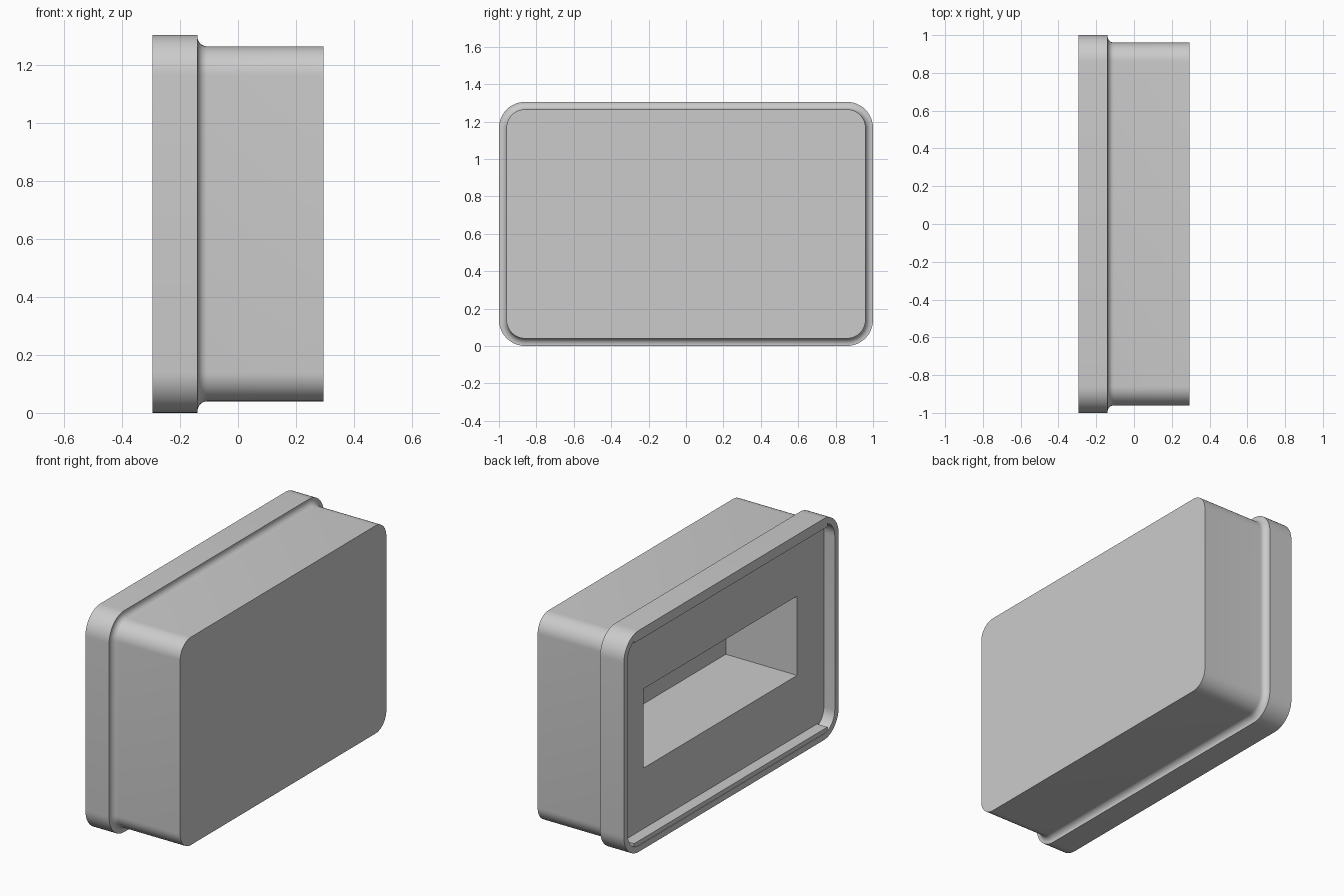
import bpy, bmesh, math

cube = bpy.data.objects.get("Cube")
if cube:
    bpy.data.objects.remove(cube, do_unlink=True)

HALF_Y, HEIGHT, RADIUS = 1.0, 1.305, 0.14
MID_Z = HEIGHT / 2
RIM_X, FLOOR_X, BACK_X = -0.295, -0.224, 0.295
SHOULDER_X, BODY_INSET, FILLET = -0.14, 0.04, 0.034

grey = bpy.data.materials.new("plain grey")
grey.use_nodes = True
colour = (0.6, 0.6, 0.6, 1)
grey.diffuse_color = colour
grey.node_tree.nodes["Principled BSDF"].inputs["Base Color"].default_value = colour


def make_object(name, bm):
    bmesh.ops.recalc_face_normals(bm, faces=bm.faces[:])
    mesh = bpy.data.meshes.new(name)
    bm.to_mesh(mesh)
    bm.free()
    mesh.materials.append(grey)
    obj = bpy.data.objects.new(name, mesh)
    bpy.context.collection.objects.link(obj)
    return obj


def box(name, low, high):
    bm = bmesh.new()
    bmesh.ops.create_cube(bm, size=1)
    for v in bm.verts:
        v.co = [a + (c + 0.5) * (b - a) for a, b, c in zip(low, high, v.co)]
    return make_object(name, bm)


def ring(bm, x, inset, steps=12):
    """Rounded rectangle at depth x, offset inwards by inset."""
    r = RADIUS - inset
    cy, cz = HALF_Y - RADIUS, MID_Z - RADIUS
    verts = []
    for quarter, (sy, sz) in enumerate([(1, 1), (-1, 1), (-1, -1), (1, -1)]):
        for i in range(steps + 1):
            a = (quarter + i / steps) * math.pi / 2
            verts.append(bm.verts.new((x, sy * cy + r * math.cos(a),
                                       MID_Z + sz * cz + r * math.sin(a))))
    return verts


# Housing profile: recess floor, rim, flange, concave shoulder, body
profile = [(FLOOR_X, 0.036), (RIM_X, 0.036), (RIM_X, 0), (SHOULDER_X, 0)]
for i in range(9):
    a = i / 8 * math.pi / 2
    profile.append((SHOULDER_X + FILLET * (1 - math.cos(a)),
                    BODY_INSET - FILLET * (1 - math.sin(a))))
profile.append((BACK_X, BODY_INSET))

bm = bmesh.new()
rings = [ring(bm, x, inset) for x, inset in profile]
for a, b in zip(rings, rings[1:]):
    for i in range(len(a)):
        j = (i + 1) % len(a)
        bm.faces.new((a[i], a[j], b[j], b[i]))
bm.faces.new(rings[0])
bm.faces.new(rings[-1])
housing = make_object("housing", bm)

# Rectangular pocket cut into the recess floor
cutter = box("pocket_cutter", (-0.5, -0.715, 0.419), (0.241, 0.715, 0.886))
cutter.hide_render = True
cutter.hide_set(True)
cut = housing.modifiers.new("pocket", "BOOLEAN")
cut.operation = "DIFFERENCE"
cut.solver = "EXACT"
cut.object = cutter
bpy.context.view_layer.objects.active = housing
housing.select_set(True)
bpy.ops.object.modifier_apply(modifier=cut.name)
bpy.data.objects.remove(cutter, do_unlink=True)
bpy.ops.object.shade_smooth_by_angle(angle=math.radians(30))

# Retaining lips along the lower and upper inside of the rim
for name, z0, z1 in [("lower_lip", 0.02, 0.062),
                     ("upper_lip", HEIGHT - 0.062, HEIGHT - 0.02)]:
    box(name, (RIM_X + 0.003, -0.9, z0), (FLOOR_X + 0.005, 0.9, z1))
